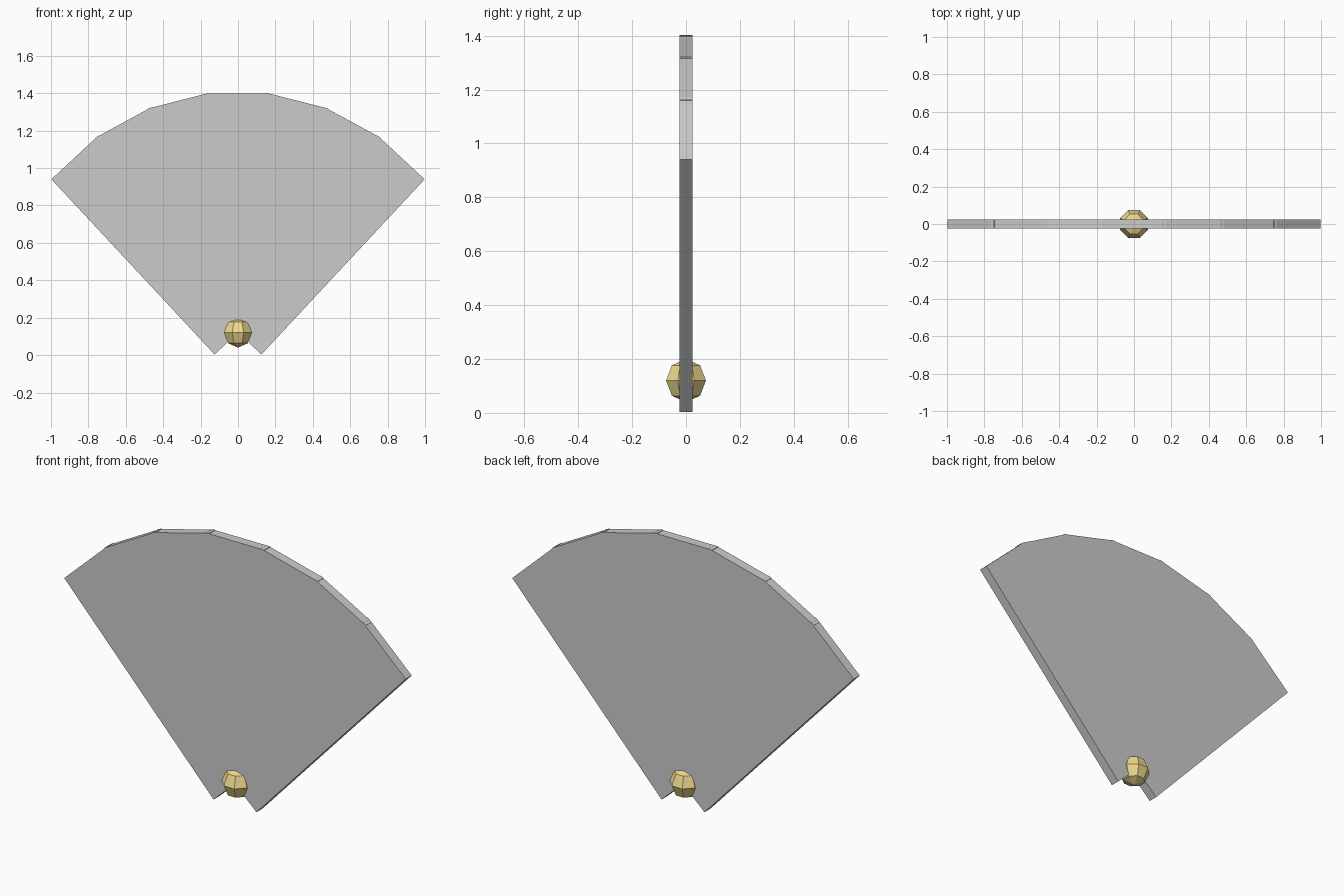
import bpy, math
from mathutils import Matrix

if "Cube" in bpy.data.objects:
    bpy.data.objects.remove(bpy.data.objects["Cube"])

PIVOT = Matrix.Translation((0, 0, 0.12))
LENGTH, WIDTH, THICK = 1.28, 0.342, 0.05
SPREAD, COUNT = 0.75, 7

# Fan blades: overlapping flat boards rotated about the pivot
for i in range(COUNT):
    angle = -SPREAD + 2 * SPREAD * i / (COUNT - 1)
    bpy.ops.mesh.primitive_cube_add(size=1)
    blade = bpy.context.object
    blade.name = f"fan_blade_{i + 1}"
    blade.data.transform(PIVOT @ Matrix.Rotation(angle, 4, 'Y')
                         @ Matrix.Translation((0, 0, LENGTH / 2))
                         @ Matrix.Diagonal((WIDTH, THICK, LENGTH, 1)))

# Gold pivot bead: low-poly sphere with a flat facing the front
bpy.ops.mesh.primitive_uv_sphere_add(segments=8, ring_count=4, radius=0.08)
bead = bpy.context.object
bead.name = "pivot_bead"
bead.data.transform(PIVOT @ Matrix.Rotation(math.pi / 8, 4, 'Z'))
gold = bpy.data.materials.new("gold")
gold.diffuse_color = (0.85, 0.69, 0.27, 1)
gold.use_nodes = True
gold.node_tree.nodes["Principled BSDF"].inputs["Base Color"].default_value = gold.diffuse_color
bead.data.materials.append(gold)
